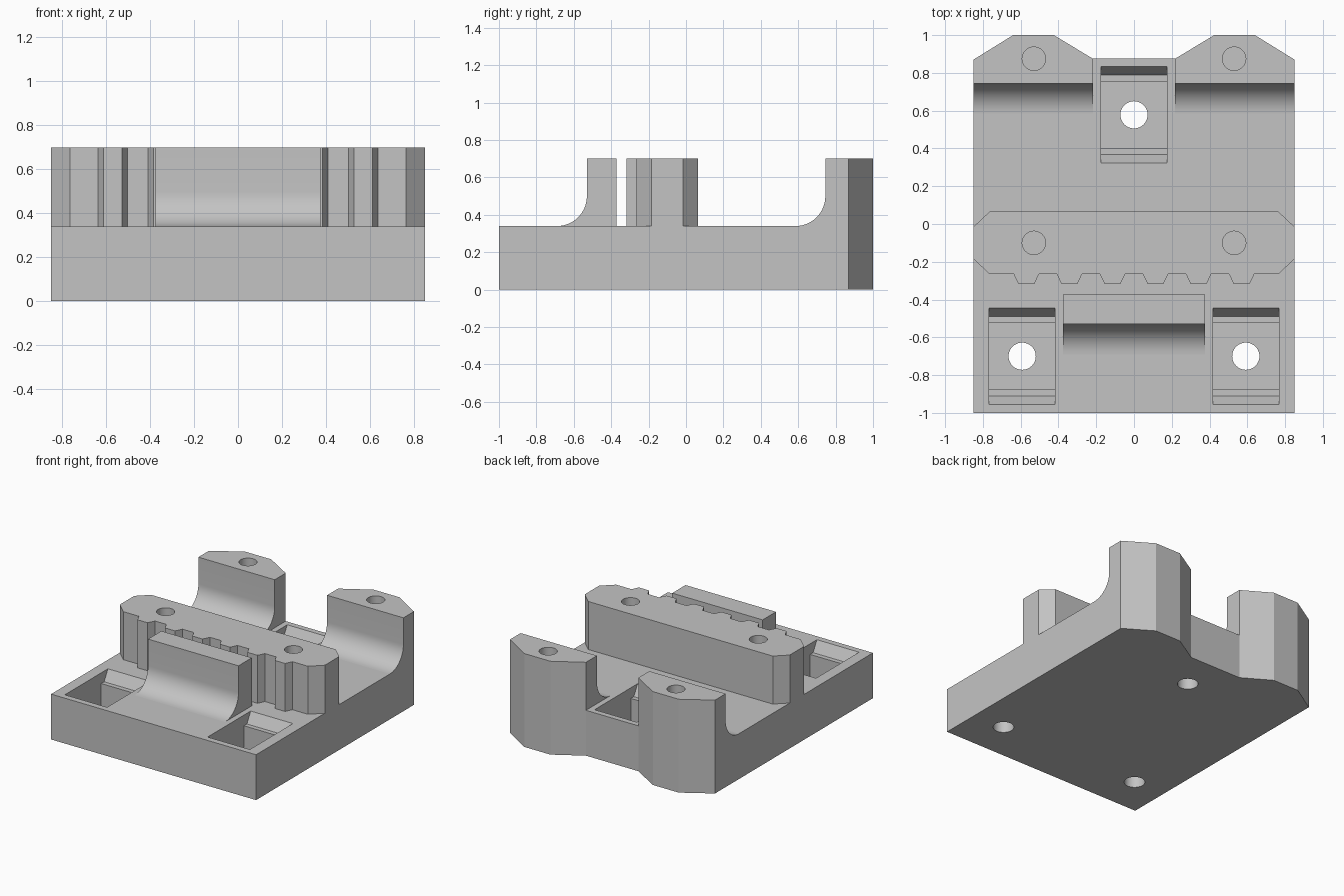
import bpy, bmesh, math
from mathutils import Vector, Matrix

cube = bpy.data.objects.get("Cube")
if cube:
    bpy.data.objects.remove(cube, do_unlink=True)

GREY = (0.55, 0.55, 0.55, 1)
mat = bpy.data.materials.new("plain grey")
mat.use_nodes = True
mat.diffuse_color = GREY
mat.node_tree.nodes["Principled BSDF"].inputs["Base Color"].default_value = GREY

DECK, TOP, FILLET = 0.34, 0.70, 0.16


def finish(name, bm):
    bmesh.ops.recalc_face_normals(bm, faces=bm.faces)
    mesh = bpy.data.meshes.new(name)
    bm.to_mesh(mesh)
    bm.free()
    mesh.materials.append(mat)
    ob = bpy.data.objects.new(name, mesh)
    bpy.context.collection.objects.link(ob)
    return ob


def extruded(points, offset):
    """Closed polygon of 3D points pushed along an offset."""
    bm = bmesh.new()
    face = bm.faces.new([bm.verts.new(p) for p in points])
    moved = bmesh.ops.extrude_face_region(bm, geom=[face])["geom"]
    bmesh.ops.translate(bm, vec=offset,
                        verts=[v for v in moved if isinstance(v, bmesh.types.BMVert)])
    return bm


def upright(outline, z0, z1):
    return extruded([(x, y, z0) for x, y in outline], (0, 0, z1 - z0))


def crosswise(profile, x0, x1):
    return extruded([(x0, y, z) for y, z in profile], (x1 - x0, 0, 0))


def cylinder(x, y, radius, z0, z1):
    bm = bmesh.new()
    bmesh.ops.create_cone(bm, cap_ends=True, segments=40, radius1=radius, radius2=radius,
                          depth=z1 - z0, matrix=Matrix.Translation((x, y, (z0 + z1) / 2)))
    return finish("hole_cutter", bm)


def cut(ob, cutters):
    for c in cutters:
        mod = ob.modifiers.new("cut", "BOOLEAN")
        mod.operation, mod.solver, mod.object = "DIFFERENCE", "EXACT", c
    bpy.context.view_layer.update()
    graph = bpy.context.evaluated_depsgraph_get()
    mesh = bpy.data.meshes.new_from_object(ob.evaluated_get(graph))
    ob.modifiers.clear()
    ob.data = mesh
    for c in cutters:
        bpy.data.objects.remove(c, do_unlink=True)


def mirrored(half):
    """Right half of an outline, completed across x = 0."""
    return half + [(-x, y) for x, y in reversed(half)]


def jaw_profile(front, back):
    """Wall whose front face sweeps into the deck with a fillet."""
    arc = [(front - FILLET + FILLET * math.sin(a), DECK + FILLET - FILLET * math.cos(a))
           for a in (math.pi / 2 * i / 14 for i in range(15))]
    return arc + [(front, TOP), (back, TOP), (back, DECK)]


# Base plate with three nut pockets and through holes
base = finish("base_plate", upright(mirrored(
    [(0.85, -1), (0.85, 0.87), (0.64, 1), (0.425, 1), (0.217, 0.875)]), 0, DECK))
pocket_half = [(0.175, 0.09), (0.175, 0.26), (0.21, 0.26), (0.255, DECK), (0.255, 0.45)]
cutters = []
for x, y in ((0, 0.578), (-0.592, -0.70), (0.592, -0.70)):
    profile = [(y + d, z) for d, z in mirrored(pocket_half)]
    cutters.append(finish("pocket_cutter", crosswise(profile, x - 0.175, x + 0.175)))
    cutters.append(cylinder(x, y, 0.072, -0.1, 0.2))
cut(base, cutters)

# Pair of back posts with chamfered rear corners
parts = [base]
for side, name in ((1, "left"), (-1, "right")):
    bm = crosswise(jaw_profile(0.745, 1.0), side * 0.217, side * 0.85)
    for a, b, sign in (((0.85, 0.87), (0.64, 1), 1), ((0.217, 0.875), (0.425, 1), -1)):
        normal = Vector((side * sign * abs(b[1] - a[1]), abs(b[0] - a[0]), 0))
        bmesh.ops.bisect_plane(bm, geom=bm.verts[:] + bm.edges[:] + bm.faces[:],
                               plane_co=(side * a[0], a[1], 0), plane_no=normal,
                               clear_outer=True)
        bmesh.ops.holes_fill(bm, edges=[e for e in bm.edges if e.is_boundary])
    post = finish(name + "_back_post", bm)
    cut(post, [cylinder(side * 0.53, 0.875, 0.062, 0.3, 0.8)])
    parts.append(post)

# Middle jaw with a row of six teeth on its front
outline = [(0.85, -0.185), (0.85, -0.015), (0.765, 0.065),
           (-0.765, 0.065), (-0.85, -0.015), (-0.85, -0.185), (-0.765, -0.265)]
for i in range(6):
    c = (i - 2.5) * 0.228
    outline += [(c - 0.067, -0.265), (c - 0.042, -0.317),
                (c + 0.042, -0.317), (c + 0.067, -0.265)]
outline.append((0.765, -0.265))
middle = finish("toothed_middle_jaw", upright(outline, DECK, TOP))
cut(middle, [cylinder(s * 0.53, -0.10, 0.062, 0.3, 0.8) for s in (-1, 1)])
parts.append(middle)

# Front jaw
parts.append(finish("front_jaw", crosswise(jaw_profile(-0.53, -0.372), -0.375, 0.375)))

# Smooth fillets and holes, crisp edges elsewhere
bpy.ops.object.select_all(action="DESELECT")
for ob in parts:
    ob.select_set(True)
bpy.context.view_layer.objects.active = base
bpy.ops.object.shade_smooth_by_angle(angle=math.radians(25))
